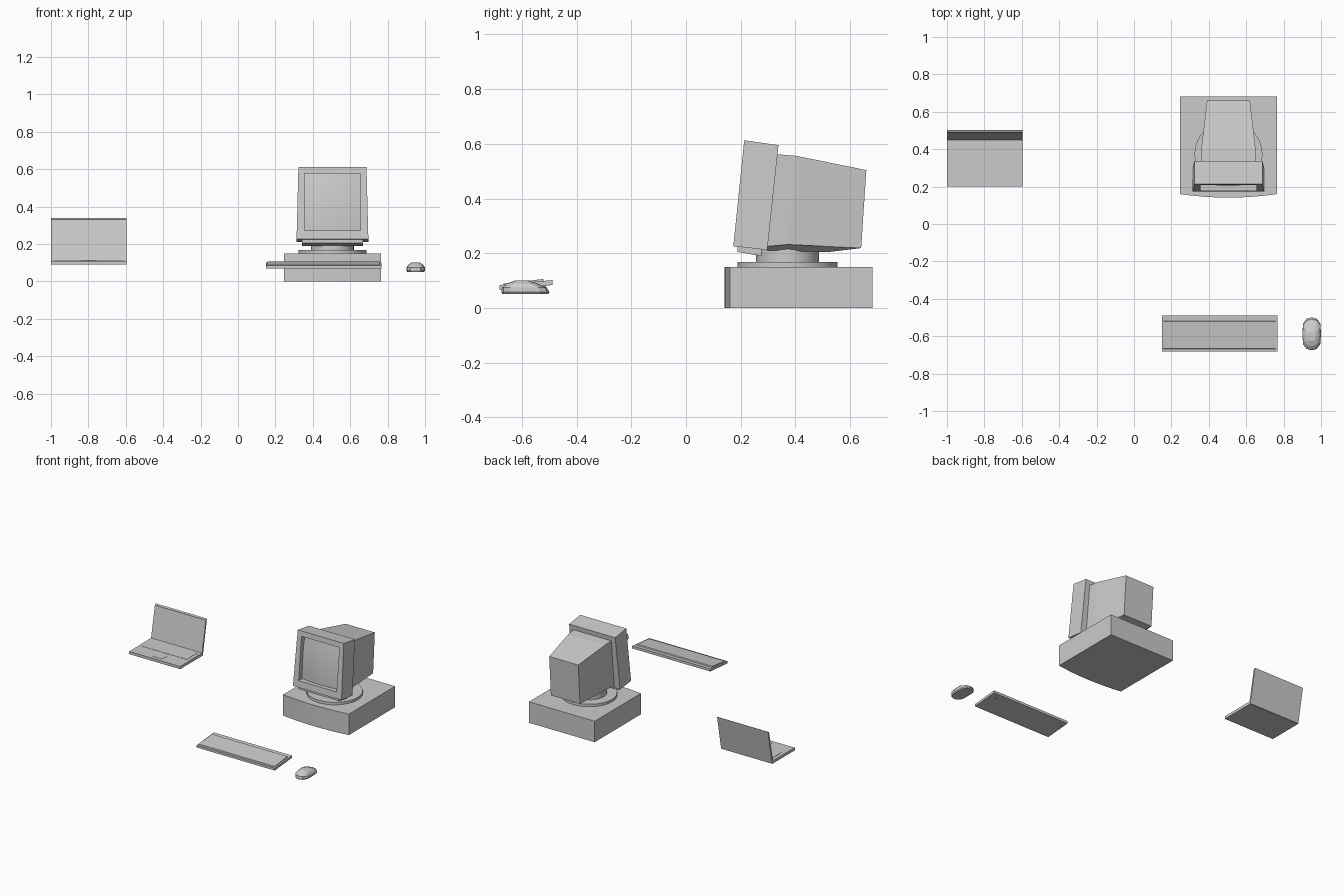
import bpy, bmesh, math

if "Cube" in bpy.data.objects:
    bpy.data.objects.remove(bpy.data.objects["Cube"])

CX = 0.505  # centre line of the desktop computer


def make(name, verts, faces, smooth=False):
    me = bpy.data.meshes.new(name)
    me.from_pydata(verts, [], faces)
    bm = bmesh.new()
    bm.from_mesh(me)
    bmesh.ops.recalc_face_normals(bm, faces=bm.faces)
    bm.to_mesh(me)
    bm.free()
    ob = bpy.data.objects.new(name, me)
    bpy.context.collection.objects.link(ob)
    if smooth:
        bpy.ops.object.select_all(action='DESELECT')
        ob.select_set(True)
        bpy.context.view_layer.objects.active = ob
        bpy.ops.object.shade_smooth_by_angle(angle=math.radians(35))
    return ob


def loft(name, rings, cap_start=True, cap_end=True, smooth=False):
    n = len(rings[0])
    verts = [p for r in rings for p in r]
    faces = [(k * n + i, k * n + (i + 1) % n, (k + 1) * n + (i + 1) % n, (k + 1) * n + i)
             for k in range(len(rings) - 1) for i in range(n)]
    if cap_start:
        faces.append(tuple(range(n)))
    if cap_end:
        faces.append(tuple(range(len(verts) - n, len(verts))))
    return make(name, verts, faces, smooth)


def side_prism(name, x0, x1, profile):
    """Extrude a (y, z) side profile along x."""
    return loft(name, [[(x, y, z) for y, z in profile] for x in (x0, x1)])


def disc(name, x, y, r, z0, z1, n=28):
    ring = [(x + r * math.cos(2 * math.pi * i / n), y + r * math.sin(2 * math.pi * i / n))
            for i in range(n)]
    return loft(name, [[(a, b, z) for a, b in ring] for z in (z0, z1)], smooth=True)


def section(low, high, wl, wh):
    """Four-corner ring from low and high (y, z) points and half widths."""
    return [(CX - wl, *low), (CX + wl, *low), (CX + wh, *high), (CX - wh, *high)]


# Desktop case with a gently bowed front
front = [(CX + 0.26 * t, 0.141 + 0.019 * t * t) for t in (i / 4 for i in range(-4, 5))]
outline = front + [(CX + 0.26, 0.681), (CX - 0.26, 0.681)]
loft("desktop_case", [[(x, y, z) for x, y in outline] for z in (0, 0.15)])

# Swivel stand
disc("swivel_plate", CX, 0.371, 0.182, 0.15, 0.168)
disc("swivel_neck", CX, 0.371, 0.115, 0.168, 0.222)

# Monitor bezel: outer shell, opening and recess walls
def on_front(z, depth=0.0):
    return (0.173 + 0.103 * (z - 0.226) + depth, z)

loft("monitor_bezel", [
    section((0.297, 0.212), (0.338, 0.595), 0.192, 0.182),
    section(on_front(0.226), on_front(0.613), 0.192, 0.182),
    section(on_front(0.272), on_front(0.577), 0.15, 0.15),
    section(on_front(0.272, 0.04), on_front(0.577, 0.04), 0.15, 0.15)], cap_end=False)

# Bulging glass screen
N = 8
verts, faces = [], []
for j in range(N + 1):
    for i in range(N + 1):
        u, v = 2 * i / N - 1, 2 * j / N - 1
        bulge = 0.022 * (1 - 0.6 * u * u - 0.4 * v * v)
        y, z = on_front(0.4245 + 0.1525 * v, 0.04 - bulge)
        verts.append((CX + 0.15 * u, y, z))
for j in range(N):
    for i in range(N):
        a = j * (N + 1) + i
        faces.append((a, a + 1, a + N + 2, a + N + 1))
screen = make("monitor_screen", verts, faces, smooth=True)
screen_mesh = screen.data
if screen_mesh.polygons[0].normal.y > 0:
    screen_mesh.flip_normals()

# Lower lip under the bezel
side_prism("monitor_lip", CX - 0.163, CX + 0.163,
           [(0.189, 0.226), (0.189, 0.205), (0.275, 0.19), (0.277, 0.216)])

# Tapered tube housing and its underside wedge
loft("monitor_back", [
    section((0.295, 0.225), (0.33, 0.562), 0.148, 0.148),
    section((0.372, 0.232), (0.403, 0.556), 0.145, 0.145),
    section((0.64, 0.219), (0.659, 0.504), 0.115, 0.115)])
loft("monitor_underside", [
    section((0.295, 0.211), (0.295, 0.24), 0.11, 0.146),
    section((0.516, 0.204), (0.516, 0.227), 0.10, 0.128),
    section((0.64, 0.219), (0.64, 0.222), 0.11, 0.115)])

# Keyboard: sloped tray, raised key bed, rear feet
side_prism("keyboard_tray", 0.15, 0.767,
           [(-0.681, 0.068), (-0.681, 0.084), (-0.488, 0.102), (-0.488, 0.084)])
side_prism("keyboard_keys", 0.159, 0.756,
           [(-0.669, 0.082), (-0.666, 0.089), (-0.522, 0.106), (-0.518, 0.096)])
for i, x in enumerate((0.18, 0.727)):
    side_prism(f"keyboard_foot_{i + 1}", x - 0.006, x + 0.006,
               [(-0.53, 0.082), (-0.525, 0.07), (-0.515, 0.07), (-0.51, 0.084)])

# Mouse: stacked low-poly ovals, (z, width scale, length scale, y shift)
mouse = []
half = [(0.0, 0.088), (0.027, 0.081), (0.046, 0.055), (0.05, 0.0)]
oval = half + [(x, -y) for x, y in half[-2::-1]]
oval += [(-x, y) for x, y in oval[-2:0:-1]]
for z, sx, sy, dy in ((0.051, 0.9, 0.96, 0), (0.058, 1, 1, 0), (0.075, 0.98, 0.93, -0.004),
                      (0.09, 0.78, 0.62, -0.012), (0.1, 0.45, 0.28, -0.014)):
    mouse.append([(0.95 + x * sx, -0.587 + dy + y * sy, z) for x, y in oval])
loft("mouse", mouse)

# Laptop: base, tilted lid, screen frame and key well
LX0, LX1 = -1.0, -0.597
base = side_prism("laptop_base", LX0, LX1,
                  [(0.2, 0.091), (0.2, 0.11), (0.452, 0.112), (0.452, 0.091)])
lid = side_prism("laptop_lid", LX0, LX1,
                 [(0.446, 0.108), (0.49, 0.332), (0.502, 0.338), (0.456, 0.093), (0.448, 0.093)])


def recess(ob, normal_axis, sign, margin, depth):
    """Inset the largest face pointing along an axis and push it inward."""
    bm = bmesh.new()
    bm.from_mesh(ob.data)
    bm.normal_update()
    face = max((f for f in bm.faces if f.normal[normal_axis] * sign > 0.8),
               key=lambda f: f.calc_area())
    bmesh.ops.inset_region(bm, faces=[face], thickness=margin)
    bmesh.ops.translate(bm, verts=face.verts, vec=-face.normal * depth)
    bm.to_mesh(ob.data)
    bm.free()


recess(lid, 1, -1, 0.01, 0.002)
side_prism("laptop_keys", -0.975, -0.622,
           [(0.31, 0.108), (0.31, 0.1125), (0.43, 0.1135), (0.43, 0.108)])
side_prism("laptop_touchpad", -0.84, -0.757,
           [(0.225, 0.108), (0.225, 0.1115), (0.285, 0.112), (0.285, 0.108)])
